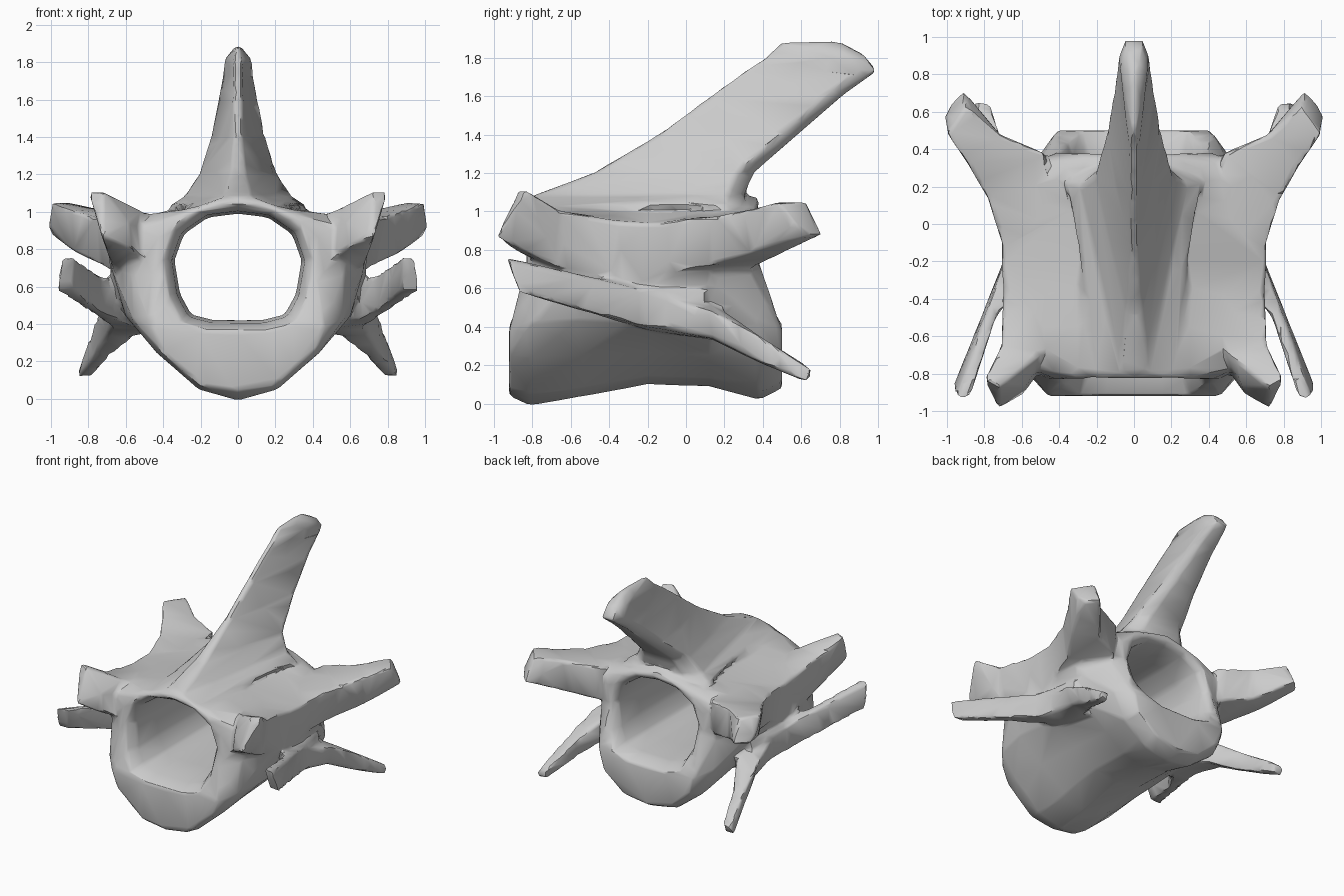
import bpy, bmesh, math

default = bpy.data.objects.get("Cube")
if default:
    bpy.data.objects.remove(default, do_unlink=True)

bone = bpy.data.materials.new("bone_grey")
bone.use_nodes = True
colour = (0.6, 0.6, 0.6, 1)
bone.diffuse_color = colour
bone.node_tree.nodes["Principled BSDF"].inputs["Base Color"].default_value = colour


def add_hull(target, points):
    """Append the convex hull of the points to the target mesh."""
    bm = bmesh.new()
    verts = [bm.verts.new(p) for p in sorted(set(points))]
    bmesh.ops.convex_hull(bm, input=verts)
    loose = [v for v in bm.verts if not v.link_faces]
    bmesh.ops.delete(bm, geom=loose, context='VERTS')
    bmesh.ops.recalc_face_normals(bm, faces=bm.faces[:])
    piece = bpy.data.meshes.new("piece")
    bm.to_mesh(piece)
    bm.free()
    target.from_mesh(piece)
    bpy.data.meshes.remove(piece)


def flip(points):
    return [(-x, y, z) for x, y, z in points]


def add_chain(target, sections):
    """Join consecutive cross-sections into one solid limb."""
    for a, b in zip(sections, sections[1:]):
        add_hull(target, a + b)


def add_pair(target, sections):
    """A limb on the left and its mirror on the right."""
    add_chain(target, sections)
    add_chain(target, [flip(s) for s in sections])


def place(y, lean, points):
    """Put an outline at y, its lower part pushed out by lean."""
    return [(x, y + lean * min(1, max(0, (.62 - z) / .2)), z) for x, z in points]


solid = bmesh.new()

# Body: y, lean, canal scale and half outline (x, z) of each station
body = [
    (-.83, -.09, 1.18, [(0, .04), (.2, .07), (.41, .25), (.46, .38),
                        (.46, .64), (.42, .86), (.26, 1), (0, 1.07)]),
    (-.77, -.04, 1.05, [(0, -.01), (.21, .05), (.43, .24), (.56, .42),
                        (.57, .66), (.55, .92), (.3, 1.01), (0, 1.08)]),
    (-.55, 0, 1, [(0, .035), (.2, .08), (.41, .25), (.6, .44),
                  (.67, .68), (.68, .96), (.3, 1.01), (0, 1.07)]),
    (-.2, 0, 1, [(0, .1), (.2, .14), (.38, .27), (.57, .42),
                 (.67, .65), (.71, .94), (.3, .99), (0, 1.07)]),
    (.12, 0, 1, [(0, .09), (.2, .13), (.37, .26), (.54, .4),
                 (.64, .65), (.71, .94), (.3, 1), (0, 1.07)]),
    (.34, .04, 1.03, [(0, .02), (.2, .06), (.41, .22), (.5, .42),
                      (.5, .68), (.5, .92), (.25, 1.03), (0, 1.08)]),
    (.38, .12, 1.15, [(0, .08), (.2, .11), (.37, .25), (.41, .39),
                      (.42, .65), (.42, .86), (.25, 1), (0, 1.07)]),
]
canal = [(0, .42), (.13, .42), (.25, .45), (.31, .56), (.34, .74), (.29, .88), (.16, .97), (0, .99)]
rings = []
for y, lean, scale, outline in body:
    bore = [(x * scale, .7 + (z - .7) * scale) for x, z in canal]
    rings.append((place(y, lean, outline), place(y, lean, bore)))
for (out_a, in_a), (out_b, in_b) in zip(rings, rings[1:]):
    for i in range(len(canal) - 1):
        wedge = [p for ring in (out_a, in_a, out_b, in_b) for p in ring[i:i + 2]]
        add_hull(solid, wedge)
        add_hull(solid, flip(wedge))

# Spine: height, front y, back y, half width, half width of the front ridge
spine = [
    (1.03, -.83, .31, .37, .2),
    (1.08, -.8, .3, .29, .07),
    (1.2, -.48, .35, .21, .04),
    (1.4, -.14, .58, .145, .02),
    (1.6, .13, .81, .105, .02),
    (1.73, .31, .99, .08, .02),
    (1.81, .43, .93, .075, .02),
    (1.885, .5, .8, .015, .01),
]
for a, b in zip(spine, spine[1:]):
    half = []
    for z, front, back, wide, ridge in (a, b):
        half += [(ridge, front, z), (wide * .6, front * .55 + back * .45, z),
                 (wide, back - .09, z), (wide * .6, back, z)]
    add_hull(solid, half + flip(half))

# Front joint processes: upturned flat tips
add_pair(solid, [
    [(.4, -.35, .96), (.7, -.35, .95), (.68, -.35, .65), (.45, -.4, .7)],
    [(.5, -.7, 1), (.71, -.65, 1), (.67, -.65, .7), (.5, -.78, .74)],
    [(.72, -.87, 1.11), (.8, -.83, 1.11), (.73, -.99, .87), (.59, -.91, .81), (.58, -.87, .94)],
])

# Rear joint processes: broad blades sweeping outward
add_pair(solid, [
    [(.45, .0, .97), (.71, -.1, .95), (.67, -.1, .68), (.45, .2, .7)],
    [(.48, .38, .98), (.78, .13, .97), (.74, .13, .72), (.5, .38, .72)],
    [(.72, .48, 1.01), (.89, .32, 1.01), (.87, .34, .78), (.7, .46, .76)],
    [(.9, .63, 1.05), (1, .48, 1.05), (1.015, .58, .92), (.99, .63, .87), (.91, .71, .88)],
])

# Side processes: forward arm and drooping rear arm
add_pair(solid, [
    [(.5, .1, .6), (.5, .1, .34), (.65, .1, .36), (.64, .1, .58)],
    [(.55, -.25, .61), (.54, -.2, .38), (.7, -.2, .4), (.71, -.25, .6)],
    [(.74, -.5, .66), (.74, -.5, .47), (.82, -.5, .48), (.8, -.5, .66)],
    [(.88, -.93, .76), (.88, -.86, .58), (.97, -.87, .58), (.95, -.93, .75)],
])
add_pair(solid, [
    [(.5, -.2, .58), (.5, -.2, .38), (.66, -.2, .4), (.66, -.2, .58)],
    [(.55, .14, .52), (.55, .14, .33), (.7, .14, .34), (.74, .14, .48)],
    [(.69, .4, .34), (.69, .36, .22), (.77, .36, .23), (.79, .4, .34)],
    [(.77, .64, .19), (.78, .63, .12), (.86, .63, .11), (.85, .66, .17)],
])

mesh = bpy.data.meshes.new("vertebra")
solid.to_mesh(mesh)
solid.free()
vertebra = bpy.data.objects.new("vertebra", mesh)
bpy.context.collection.objects.link(vertebra)

# Fuse the parts into one rounded surface, then facet it
fuse = vertebra.modifiers.new("fuse", 'REMESH')
fuse.mode = 'VOXEL'
fuse.voxel_size = .016
soften = vertebra.modifiers.new("soften", 'SMOOTH')
soften.factor = .5
soften.iterations = 6
facet = vertebra.modifiers.new("facet", 'DECIMATE')
facet.ratio = .03

graph = bpy.context.evaluated_depsgraph_get()
fused = bpy.data.meshes.new_from_object(vertebra.evaluated_get(graph))
vertebra.modifiers.clear()
vertebra.data = fused
bpy.data.meshes.remove(mesh)
fused.materials.clear()
fused.materials.append(bone)

bpy.ops.object.select_all(action='DESELECT')
vertebra.select_set(True)
bpy.context.view_layer.objects.active = vertebra
bpy.ops.object.shade_smooth_by_angle(angle=math.radians(35))
